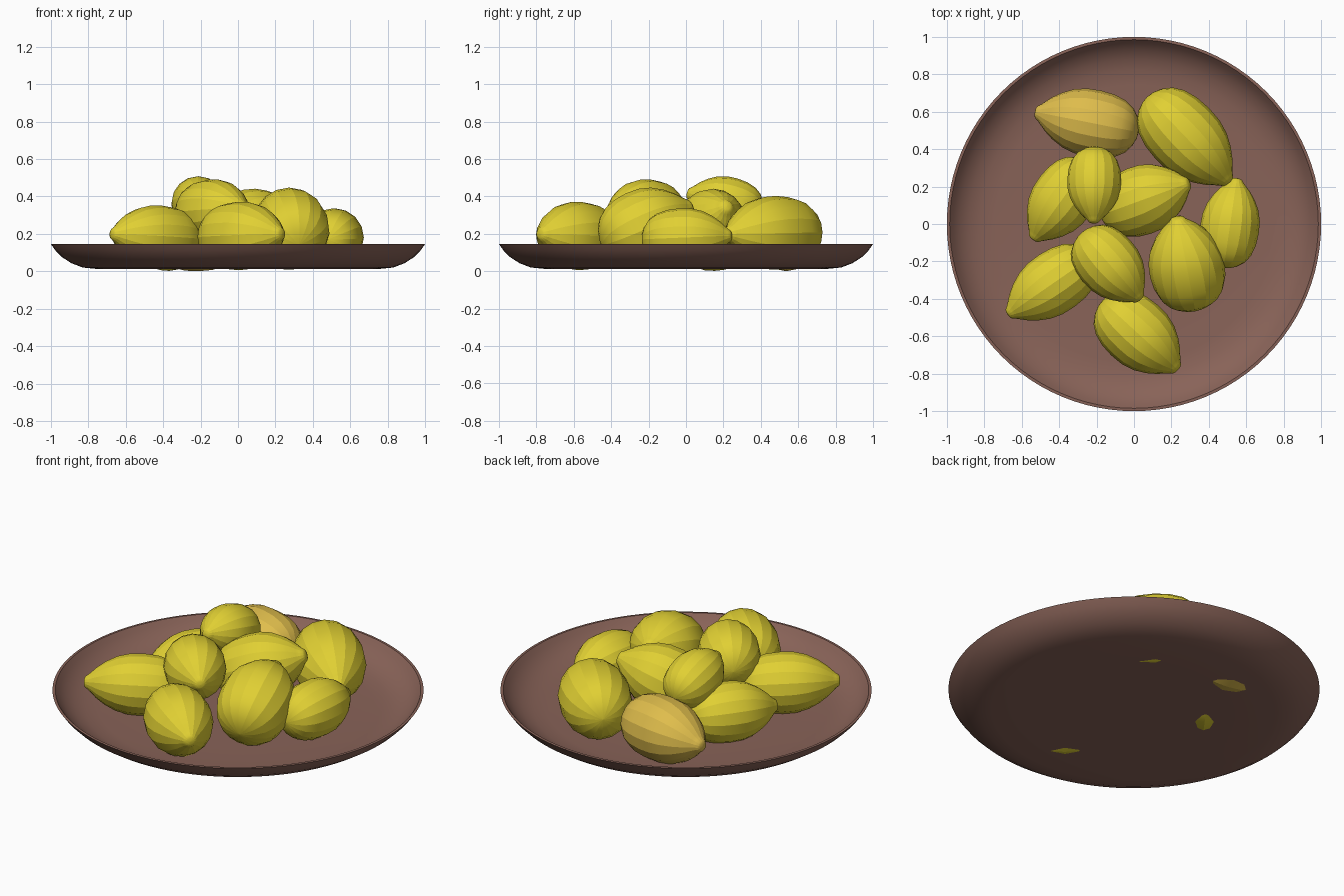
import bpy, bmesh, math
from mathutils import Vector, Matrix

if "Cube" in bpy.data.objects:
    bpy.data.objects.remove(bpy.data.objects["Cube"])


def material(name, rgb):
    m = bpy.data.materials.new(name)
    m.diffuse_color = (*rgb, 1)
    m.use_nodes = True
    m.node_tree.nodes["Principled BSDF"].inputs["Base Color"].default_value = m.diffuse_color
    return m


yellow = material("lemon yellow", (0.75, 0.63, 0.033))
amber = material("ripe amber", (0.74, 0.51, 0.072))
brown = material("brown clay", (0.25, 0.125, 0.098))


def lathe(name, profile, sides, mat, ridged):
    """Spin (radius, height) points round z; ridged keeps the lengthwise edges sharp."""
    bm = bmesh.new()
    rings = []
    for r, z in profile:
        if r == 0:
            rings.append([bm.verts.new((0, 0, z))] * sides)
        else:
            rings.append([bm.verts.new((r * math.cos(2 * math.pi * i / sides),
                                        r * math.sin(2 * math.pi * i / sides), z))
                          for i in range(sides)])
    for a, b in zip(rings, rings[1:]):
        for i in range(sides):
            j = (i + 1) % sides
            corners = list(dict.fromkeys((a[i], a[j], b[j], b[i])))
            bm.faces.new(corners).smooth = True
            if ridged:
                bm.edges.get((a[i], b[i])).smooth = False
                bm.edges.get((a[j], b[j])).smooth = False
    bmesh.ops.recalc_face_normals(bm, faces=bm.faces)
    mesh = bpy.data.meshes.new(name)
    bm.to_mesh(mesh)
    bm.free()
    mesh.materials.append(mat)
    ob = bpy.data.objects.new(name, mesh)
    bpy.context.collection.objects.link(ob)
    return ob


# Shallow plate: underside, rim, then the inside
plate = lathe("plate", [
    (0, 0.012), (0.5, 0.012), (0.76, 0.013), (0.83, 0.02), (0.89, 0.043), (0.94, 0.075),
    (0.975, 0.11), (0.995, 0.138), (1.0, 0.145), (0.985, 0.146), (0.965, 0.12),
    (0.93, 0.085), (0.88, 0.057), (0.82, 0.038), (0.74, 0.031), (0.5, 0.03), (0, 0.03)],
    96, brown, False)
plate.data.set_sharp_from_angle(angle=math.radians(40))

# Lemon outline from the blunt end to the nub: (position along axis, radius)
OUTLINE = [(-1, 0), (-0.985, 0.2), (-0.93, 0.43), (-0.82, 0.67), (-0.65, 0.85), (-0.42, 0.96),
           (-0.15, 1), (0.12, 0.98), (0.36, 0.88), (0.58, 0.7), (0.75, 0.5), (0.86, 0.33),
           (0.92, 0.24), (0.975, 0.18), (0.995, 0.1), (1, 0)]


def lemon(name, tip, blunt, radius, mat=yellow):
    tip, blunt = Vector(tip), Vector(blunt)
    axis = tip - blunt
    half = axis.length / 2
    ob = lathe(name, [(r * radius, s * half) for s, r in OUTLINE], 16, mat, True)
    turn = axis.to_track_quat('Z', 'Y').to_matrix().to_4x4()
    ob.data.transform(Matrix.Translation((tip + blunt) / 2) @ turn)


# Lemons: nub position, blunt end position, radius
lemon("lemon_back_left", (-0.53, 0.60, 0.18), (0.025, 0.49, 0.18), 0.18, amber)
lemon("lemon_back_right", (0.51, 0.22, 0.20), (0.07, 0.68, 0.21), 0.197)
lemon("lemon_left", (-0.54, -0.085, 0.17), (-0.24, 0.33, 0.17), 0.168)
lemon("lemon_middle", (0.295, 0.22, 0.35), (-0.17, 0.05, 0.16), 0.185)
lemon("lemon_right", (0.55, 0.245, 0.19), (0.48, -0.235, 0.17), 0.158)
lemon("lemon_front_right", (0.23, 0.035, 0.35), (0.325, -0.45, 0.14), 0.203)
lemon("lemon_front_left", (-0.675, -0.485, 0.20), (-0.22, -0.17, 0.17), 0.168)
lemon("lemon_front", (0.235, -0.78, 0.20), (-0.17, -0.41, 0.18), 0.183)
lemon("lemon_top_front", (0.035, -0.405, 0.34), (-0.28, -0.045, 0.31), 0.168)
lemon("lemon_top_back", (-0.215, 0.005, 0.42), (-0.21, 0.41, 0.31), 0.144)
